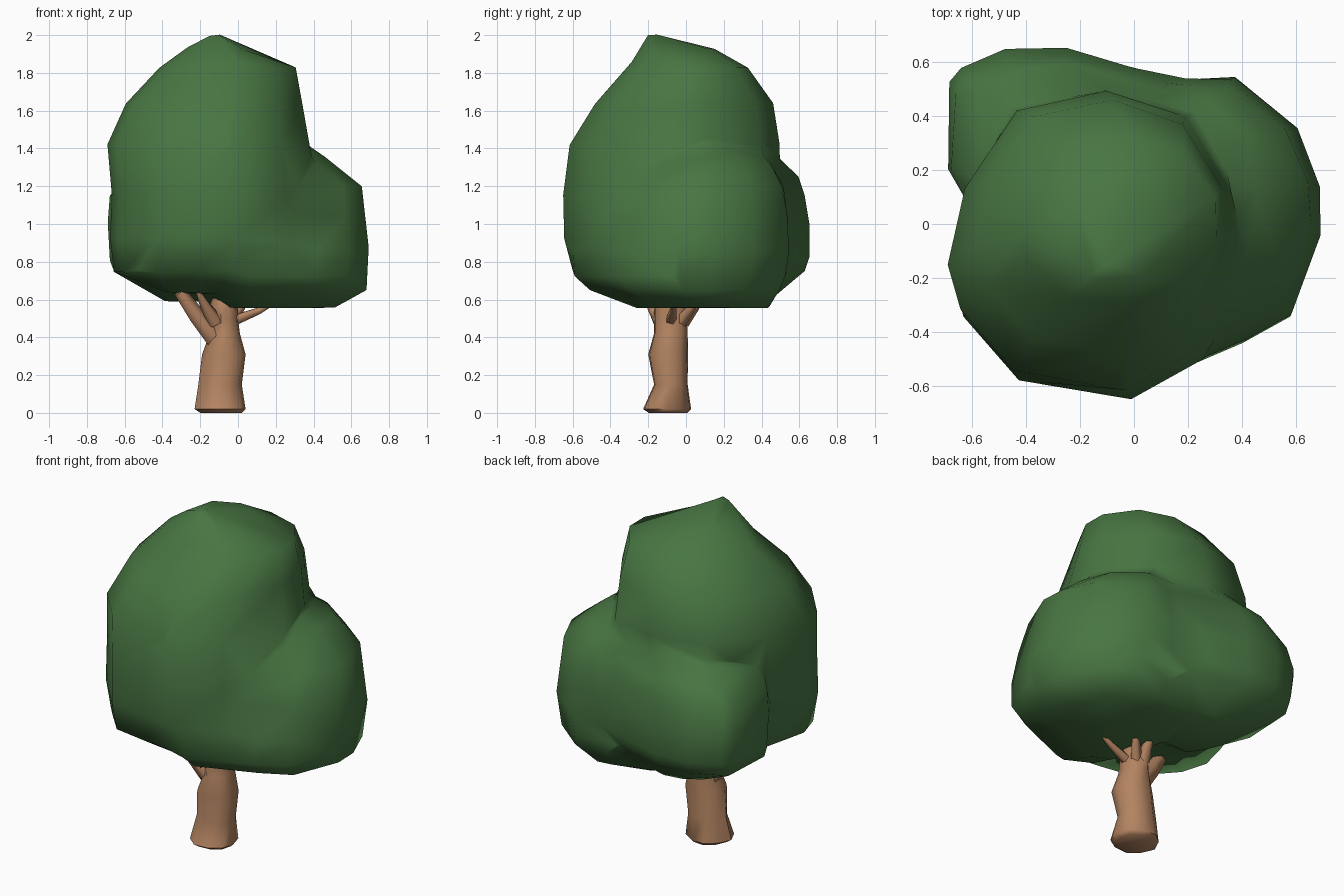
import bpy, bmesh, math
from mathutils import Vector

if "Cube" in bpy.data.objects:
    bpy.data.objects.remove(bpy.data.objects["Cube"])


def material(name, rgb):
    m = bpy.data.materials.new(name)
    m.diffuse_color = (*rgb, 1)
    m.use_nodes = True
    m.node_tree.nodes["Principled BSDF"].inputs["Base Color"].default_value = m.diffuse_color
    return m


green = material("leaf_green", (0.065, 0.18, 0.055))
brown = material("bark_brown", (0.45, 0.23, 0.12))


def loft(name, rings, mat):
    """Skin a stack of equal-length rings and cap both ends."""
    bm = bmesh.new()
    rows = [[bm.verts.new(p) for p in r] for r in rings]
    n = len(rows[0])
    for a, b in zip(rows, rows[1:]):
        for i in range(n):
            j = (i + 1) % n
            bm.faces.new((a[i], a[j], b[j], b[i]))
    bm.faces.new(rows[0][::-1])
    bm.faces.new(rows[-1])
    bmesh.ops.recalc_face_normals(bm, faces=bm.faces)
    me = bpy.data.meshes.new(name)
    bm.to_mesh(me)
    bm.free()
    me.materials.append(mat)
    ob = bpy.data.objects.new(name, me)
    bpy.context.collection.objects.link(ob)
    return ob


def lobe(name, plan, levels, mat, mid):
    """Fit a plan outline into the box (x0, x1, y0, y1) of every level;
    corners get rounder away from the height mid."""
    xs, ys = [p[0] for p in plan], [p[1] for p in plan]
    rings = []
    for z, x0, x1, y0, y1 in levels:
        k = min(.85, abs(z - mid) / .45)
        ring = []
        for x, y in plan:
            c = Vector((2 * (x - min(xs)) / (max(xs) - min(xs)) - 1,
                        2 * (y - min(ys)) / (max(ys) - min(ys)) - 1))
            if c.length > 1:
                c *= 1 - k + k / c.length
            ring.append(((x0 + x1 + c.x * (x1 - x0)) / 2, (y0 + y1 + c.y * (y1 - y0)) / 2, z))
        rings.append(ring)
    return loft(name, rings, mat)


def smooth(ob, angle):
    bpy.ops.object.select_all(action='DESELECT')
    ob.select_set(True)
    bpy.context.view_layer.objects.active = ob
    bpy.ops.object.shade_smooth_by_angle(angle=math.radians(angle))


def modify(ob, kind, **settings):
    """Add a modifier and apply it at once."""
    mod = ob.modifiers.new("step", kind)
    for key, value in settings.items():
        setattr(mod, key, value)
    bpy.context.view_layer.objects.active = ob
    bpy.ops.object.modifier_apply(modifier=mod.name)


# main tall crown
canopy = lobe("canopy", [(-.45, -.58), (-.03, -.65), (.24, -.50), (.38, -.14), (.39, .1),
                         (.26, .47), (-.1, .49), (-.45, .44), (-.62, .12), (-.69, -.17),
                         (-.65, -.34)],
              [(.63, -.36, .25, -.26, .35), (.745, -.665, .36, -.61, .42),
               (.92, -.68, .42, -.65, .47), (1.15, -.67, .41, -.655, .48),
               (1.42, -.70, .39, -.63, .50), (1.64, -.60, .35, -.49, .465),
               (1.83, -.42, .32, -.32, .33), (1.93, -.28, .06, -.25, .15),
               (2.0, -.15, -.08, -.21, -.13)], green, 1.05)

# right lobe, wrapping from the front round to the back
right_lobe = lobe("right_lobe", [(-.15, -.56), (.04, -.63), (.42, -.45), (.58, -.36),
                                 (.69, -.05), (.69, .12), (.605, .355), (.37, .555),
                                 (.18, .54), (-.2, .545), (-.25, 0)],
                  [(.555, -.12, .50, -.28, .45), (.65, -.2, .685, -.53, .51),
                   (.72, -.25, .69, -.61, .535), (.86, -.25, .695, -.60, .55),
                   (1.05, -.25, .675, -.55, .55), (1.2, -.25, .66, -.46, .53),
                   (1.33, -.15, .49, -.28, .46), (1.41, -.1, .38, -.2, .28)], green, .85)

# back left lobe
back_lobe = lobe("back_lobe", [(-.69, .53), (-.65, .58), (-.48, .65), (-.25, .65), (0, .575),
                               (.25, .53), (.2, 0), (-.58, .02), (-.69, .2)],
                 [(.59, -.40, .1, 0, .44), (.75, -.68, .22, 0, .63),
                  (.82, -.69, .25, 0, .655), (1.0, -.695, .25, 0, .655),
                  (1.15, -.695, .25, 0, .63), (1.25, -.62, .2, 0, .60),
                  (1.35, -.45, .15, 0, .50)], green, .95)

# merge the lobes, soften the creases, then simplify to a low-poly canopy
for part in (right_lobe, back_lobe):
    modify(canopy, 'BOOLEAN', operation='UNION', solver='EXACT', object=part)
    bpy.data.objects.remove(part)
modify(canopy, 'REMESH', mode='VOXEL', voxel_size=.025)
modify(canopy, 'SMOOTH', factor=.5, iterations=5)
modify(canopy, 'DECIMATE', ratio=320 / sum(len(p.vertices) - 2 for p in canopy.data.polygons))
smooth(canopy, 60)

# trunk with a flared, slightly lumpy foot
trunk_plan = [(math.cos(a) * k, math.sin(a) * k) for a, k in
              ((math.tau * i / 10, 1 if i % 2 else .93) for i in range(10))]
trunk = lobe("trunk", trunk_plan,
             [(0, -.20, .02, -.20, .01), (.02, -.23, .04, -.23, .03),
              (.15, -.21, .02, -.17, .01), (.31, -.19, .04, -.20, .01),
              (.42, -.15, .01, -.17, .01), (.50, -.14, 0, -.17, .01),
              (.57, -.15, 0, -.17, .01), (.62, -.13, 0, -.15, -.01)], brown, .3)
smooth(trunk, 50)


def branch(name, start, end, r0, r1, sides=5):
    a, b = Vector(start), Vector(end)
    q = (b - a).to_track_quat('Z', 'Y')
    ring = lambda c, r: [c + q @ Vector((r * math.cos(math.tau * i / sides),
                                         r * math.sin(math.tau * i / sides), 0))
                         for i in range(sides)]
    mid = a.lerp(b, .55) - Vector((0, 0, .01))
    smooth(loft(name, [ring(a, r0), ring(mid, (r0 + r1) / 2), ring(b, r1)], brown), 75)


# branches reaching up into the leaves
branch("left_branch", (-.11, -.09, .38), (-.31, -.15, .64), .06, .035)
branch("front_left_branch", (-.12, -.13, .48), (-.23, -.24, .68), .045, .006)
branch("right_branch", (-.02, -.08, .49), (.22, -.06, .60), .03, .008)
branch("back_branch", (-.08, -.02, .48), (-.05, .10, .65), .04, .015)
branch("back_right_branch", (-.04, -.03, .48), (.06, .08, .64), .035, .012)
